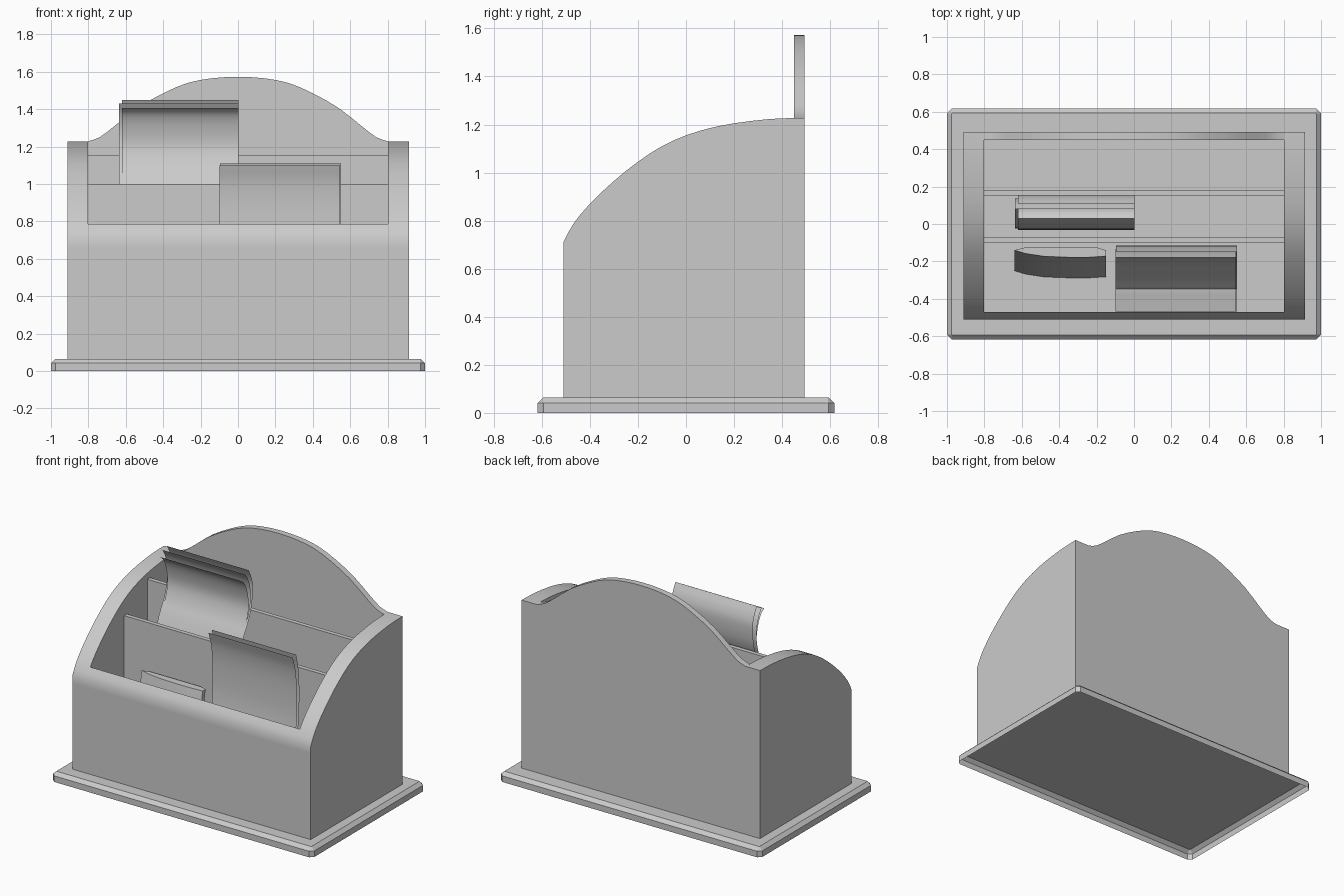
import bpy, bmesh, math
from mathutils import Vector

if "Cube" in bpy.data.objects:
    bpy.data.objects.remove(bpy.data.objects["Cube"], do_unlink=True)

grey = bpy.data.materials.new("plain_grey")
grey.use_nodes = True
grey.diffuse_color = (0.6, 0.6, 0.6, 1)
grey.node_tree.nodes["Principled BSDF"].inputs["Base Color"].default_value = (0.6, 0.6, 0.6, 1)


def select(ob):
    bpy.ops.object.select_all(action='DESELECT')
    ob.select_set(True)
    bpy.context.view_layer.objects.active = ob


def smooth(ob):
    select(ob)
    bpy.ops.object.shade_smooth_by_angle(angle=math.radians(30))


def finish(name, bm):
    bmesh.ops.recalc_face_normals(bm, faces=bm.faces)
    me = bpy.data.meshes.new(name)
    bm.to_mesh(me)
    bm.free()
    me.materials.append(grey)
    ob = bpy.data.objects.new(name, me)
    bpy.context.collection.objects.link(ob)
    return ob


def prism(name, points, extrude):
    """Extrude a closed outline of 3D points along a vector."""
    bm = bmesh.new()
    face = bm.faces.new([bm.verts.new(p) for p in points])
    ext = bmesh.ops.extrude_face_region(bm, geom=[face])
    moved = [v for v in ext["geom"] if isinstance(v, bmesh.types.BMVert)]
    bmesh.ops.translate(bm, verts=moved, vec=extrude)
    return finish(name, bm)


def box(name, lo, hi):
    x0, y0, z0 = lo
    x1, y1, z1 = hi
    return prism(name, [(x0, y0, z0), (x1, y0, z0), (x1, y1, z0), (x0, y1, z0)],
                 (0, 0, z1 - z0))


def boolean(ob, other, operation):
    other.hide_render = True
    mod = ob.modifiers.new("cut", 'BOOLEAN')
    mod.operation, mod.object, mod.solver = operation, other, 'EXACT'
    select(ob)
    bpy.ops.object.modifier_apply(modifier=mod.name)
    bpy.data.objects.remove(other, do_unlink=True)


def spline(pts, steps):
    """Catmull-Rom curve through 2D points."""
    p = [Vector(q) for q in pts]
    p = [2 * p[0] - p[1]] + p + [2 * p[-1] - p[-2]]
    out = []
    for a, b, c, d in zip(p, p[1:], p[2:], p[3:]):
        for i in range(steps):
            t = i / steps
            out.append(0.5 * (2 * b + (c - a) * t + (2 * a - 5 * b + 4 * c - d) * t * t
                              + (3 * b - a - 3 * c + d) * t ** 3))
    return out + [p[-2]]


def sheet(name, x0, x1, path):
    """Single-layer curved paper: a y-z path swept along x."""
    bm = bmesh.new()
    rows = [[bm.verts.new((x, q.x, q.y)) for x in (x0, x1)] for q in spline(path, 4)]
    for a, b in zip(rows, rows[1:]):
        bm.faces.new((a[0], b[0], b[1], a[1]))
    smooth(finish(name, bm))


# Base plinth: open underneath, chamfered corners and top edge
bm = bmesh.new()
rings = []
for z, inset in ((0, 0), (0.042, 0), (0.065, 0.024)):
    hx, hy, c = 1 - inset, 0.617 - inset, 0.024 if not inset else 0.004
    ring = [(hx, -hy + c), (hx, hy - c), (hx - c, hy), (-hx + c, hy),
            (-hx, hy - c), (-hx, -hy + c), (-hx + c, -hy), (hx - c, -hy)]
    rings.append([bm.verts.new((x, y, z)) for x, y in ring])
bm.faces.new(rings[-1])
for lower, upper in zip(rings, rings[1:]):
    for i in range(8):
        j = (i + 1) % 8
        bm.faces.new((lower[i], lower[j], upper[j], upper[i]))
finish("base_plinth", bm)

# Holder body: curved side profile, hollowed, joined to the arched back
FLOOR, BACK = 0.065, 0.493
rim = spline([(-0.51, 0.71), (-0.47, 0.785), (-0.40, 0.87), (-0.30, 0.965), (-0.20, 1.045),
              (-0.10, 1.11), (0, 1.155), (0.10, 1.185), (0.20, 1.205), (0.35, 1.223),
              (BACK, 1.228)], 2)
body = prism("holder_body", [(-0.912, q.x, q.y) for q in rim]
             + [(-0.912, BACK, FLOOR), (-0.912, -0.51, FLOOR), (-0.912, -0.51, 0.66)],
             (1.826, 0, 0))
boolean(body, box("hollow_cutter", (-0.802, -0.47, FLOOR - 0.1), (0.802, 0.45, 2)), 'DIFFERENCE')
half = [(0.14, 1.565), (0.27, 1.54), (0.40, 1.485), (0.54, 1.405),
        (0.66, 1.31), (0.74, 1.25), (0.802, 1.228)]
arch = spline([(-x, z) for x, z in half[::-1]] + [(0, 1.573)] + half, 2)
crest = prism("back_crest", [(q.x, 0.45, q.y) for q in arch]
              + [(0.802, 0.45, 1.0), (-0.802, 0.45, 1.0)], (0, BACK - 0.45, 0))
boolean(body, crest, 'UNION')
smooth(body)

# Dividers
box("front_divider", (-0.802, -0.10, FLOOR), (0.802, -0.07, 1.0))
box("rear_divider", (-0.802, 0.153, FLOOR), (0.802, 0.183, 1.155))

# Tall curled letter: three nested leaves
lower = [(0.04, 1.0), (-0.015, 0.85), (-0.03, 0.65), (-0.03, 0.08)]
sheet("tall_letter_front_leaf", -0.62, 0.002,
      [(0.03, 1.405), (0.07, 1.37), (0.10, 1.30), (0.115, 1.20), (0.09, 1.10)] + lower)
sheet("tall_letter_middle_leaf", -0.635, 0.002,
      [(0.08, 1.43), (0.115, 1.37), (0.135, 1.29), (0.13, 1.20), (0.10, 1.10)]
      + [(y + 0.006, z) for y, z in lower])
sheet("tall_letter_back_leaf", -0.62, 0.004,
      [(0.11, 1.45), (0.14, 1.39), (0.155, 1.32), (0.145, 1.20), (0.11, 1.10)]
      + [(y + 0.012, z) for y, z in lower])

# Front letter: two leaves, the foot lying forward near the floor
sheet("front_letter_front_leaf", -0.10, 0.545,
      [(-0.18, 1.10), (-0.15, 1.0), (-0.135, 0.85), (-0.14, 0.62), (-0.19, 0.34),
       (-0.27, 0.21), (-0.345, 0.12), (-0.355, 0.115), (-0.468, 0.09)])
sheet("front_letter_back_leaf", -0.095, 0.55,
      [(-0.15, 1.11), (-0.125, 1.0), (-0.115, 0.85), (-0.125, 0.62), (-0.18, 0.33),
       (-0.26, 0.20), (-0.345, 0.105), (-0.355, 0.10), (-0.468, 0.08)])

# Small leaning packet with a bowed front
outline = [(-0.64, -0.25), (-0.58, -0.268), (-0.48, -0.283), (-0.35, -0.288), (-0.24, -0.288),
           (-0.15, -0.282), (-0.15, -0.25), (-0.20, -0.235), (-0.58, -0.235)]
smooth(prism("small_packet", [(x, y, 0.07) for x, y in outline], (0, 0.11, 0.61)))
